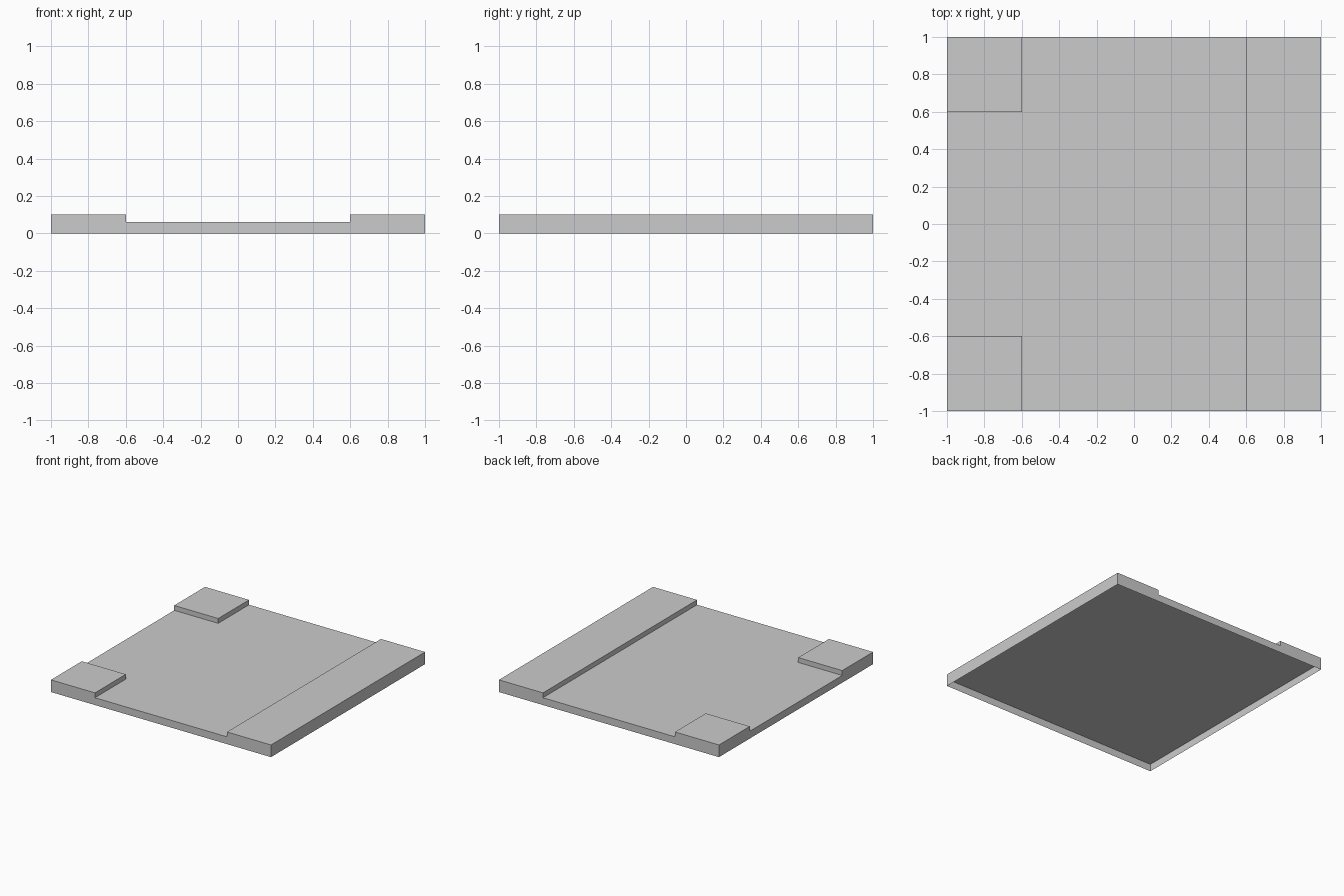
import bpy, bmesh, math

if "Cube" in bpy.data.objects:
    bpy.data.objects.remove(bpy.data.objects["Cube"])

HALF, PAD, LOW, HIGH = 1.0, 0.6, 0.06, 0.1

bm = bmesh.new()

# Top sheet: 3 x 3 grid with its inner lines moved to +-PAD
bmesh.ops.create_grid(bm, x_segments=3, y_segments=3, size=HALF)
for v in bm.verts:
    for i in (0, 1):
        if abs(v.co[i]) < 0.9:
            v.co[i] = math.copysign(PAD, v.co[i])
    v.co.z = LOW
top = list(bm.faces)

# Outer skirt down to the ground, underside left open
rim = [e for e in bm.edges if e.is_boundary]
skirt = bmesh.ops.extrude_edge_only(bm, edges=rim)["geom"]
for v in skirt:
    if isinstance(v, bmesh.types.BMVert):
        v.co.z = 0

# Raised areas: full strip on the right, two square pads on the left corners
def raised(face):
    c = face.calc_center_median()
    return c.x > PAD or (c.x < -PAD and abs(c.y) > PAD)

lift = bmesh.ops.extrude_face_region(bm, geom=[f for f in top if raised(f)])["geom"]
for v in lift:
    if isinstance(v, bmesh.types.BMVert):
        v.co.z = HIGH

# Merge coplanar faces and point normals outwards
bmesh.ops.recalc_face_normals(bm, faces=bm.faces)
bmesh.ops.dissolve_limit(bm, angle_limit=0.01, verts=bm.verts, edges=bm.edges)

mesh = bpy.data.meshes.new("stepped_panel")
bm.to_mesh(mesh)
bm.free()
bpy.context.collection.objects.link(bpy.data.objects.new("stepped_panel", mesh))
